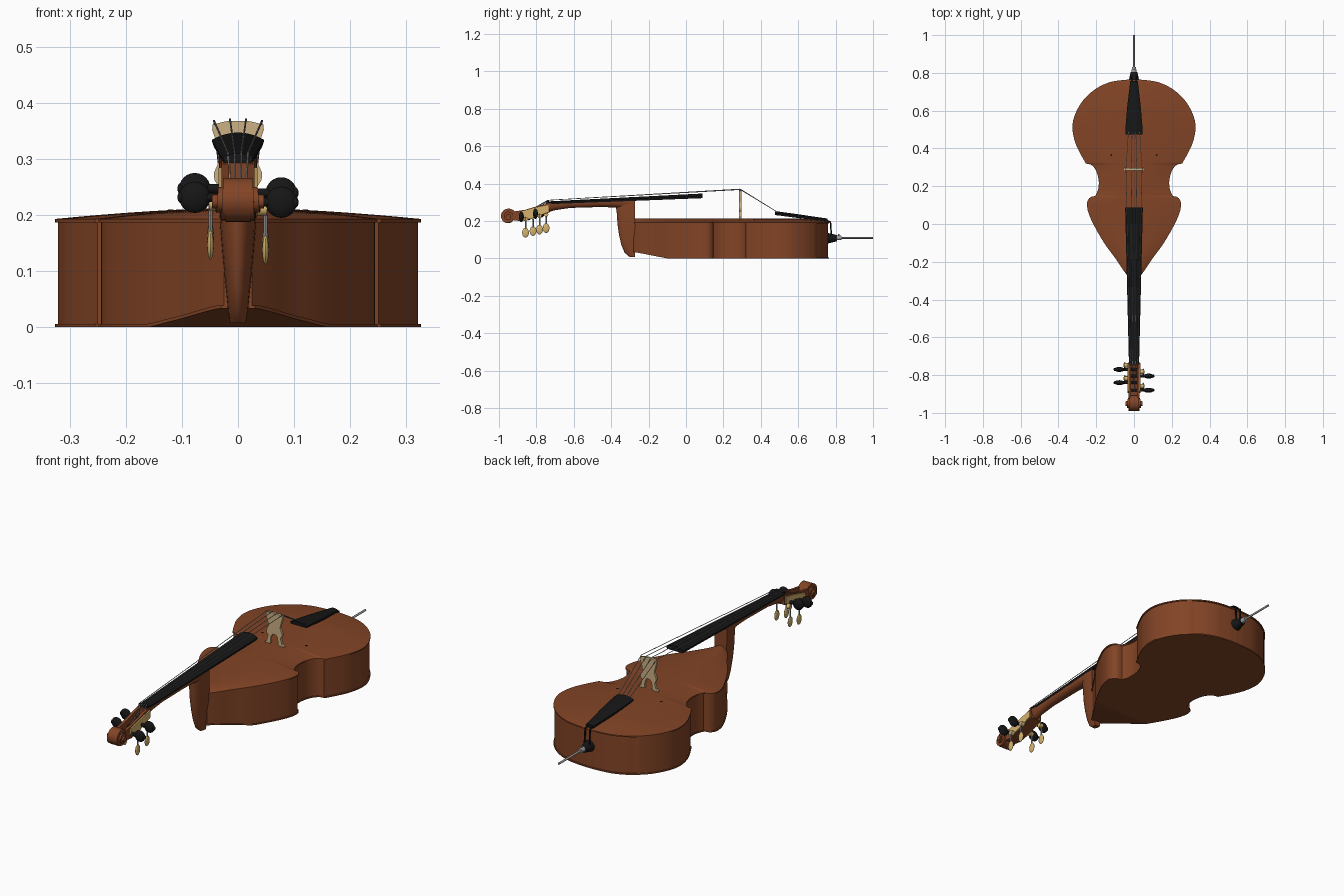
import bpy, bmesh, math
from mathutils import Vector, Matrix

if "Cube" in bpy.data.objects:
    bpy.data.objects.remove(bpy.data.objects["Cube"])


def material(name, rgb):
    m = bpy.data.materials.new(name)
    m.diffuse_color = (*rgb, 1)
    m.use_nodes = True
    m.node_tree.nodes["Principled BSDF"].inputs["Base Color"].default_value = m.diffuse_color
    return m


WOOD = material("varnished wood", (0.225, 0.058, 0.019))
BLACK = material("ebony", (0.008, 0.008, 0.008))
TAN = material("pale maple", (0.60, 0.44, 0.23))
BRASS = material("brass", (0.66, 0.45, 0.15))
STEEL = material("steel", (0.36, 0.36, 0.37))


def finish(name, bm, mat, angle=35):
    bmesh.ops.recalc_face_normals(bm, faces=bm.faces)
    me = bpy.data.meshes.new(name)
    bm.to_mesh(me)
    bm.free()
    me.materials.append(mat)
    ob = bpy.data.objects.new(name, me)
    bpy.context.collection.objects.link(ob)
    bpy.ops.object.select_all(action='DESELECT')
    bpy.context.view_layer.objects.active = ob
    ob.select_set(True)
    bpy.ops.object.shade_smooth_by_angle(angle=math.radians(angle))
    return ob


def loft(name, sections, mat, angle=35):
    """Skin closed loops of equal length and cap both ends."""
    bm = bmesh.new()
    rings = [[bm.verts.new(p) for p in s] for s in sections]
    n = len(rings[0])
    for a, b in zip(rings, rings[1:]):
        for i in range(n):
            j = (i + 1) % n
            bm.faces.new((a[i], a[j], b[j], b[i]))
    bm.faces.new(rings[0])
    bm.faces.new(rings[-1])
    return finish(name, bm, mat, angle)


def rod(name, a, b, r1, r2, mat, seg=16):
    a, b = Vector(a), Vector(b)
    d = b - a
    mtx = Matrix.Translation((a + b) / 2) @ d.to_track_quat('Z', 'Y').to_matrix().to_4x4()
    bm = bmesh.new()
    bmesh.ops.create_cone(bm, cap_ends=True, segments=seg, radius1=r1, radius2=r2,
                          depth=d.length, matrix=mtx)
    return finish(name, bm, mat)


def ball(name, c, r, mat):
    bm = bmesh.new()
    bmesh.ops.create_uvsphere(bm, u_segments=20, v_segments=12, radius=1,
                              matrix=Matrix.Translation(c) @ Matrix.Diagonal((*r, 1)))
    return finish(name, bm, mat)


def spline(pts, steps=7):
    """Smooth curve through the points."""
    p = [Vector(q) for q in pts]
    p = [2 * p[0] - p[1]] + p + [2 * p[-1] - p[-2]]
    out = []
    for a, b, c, d in zip(p, p[1:], p[2:], p[3:]):
        for k in range(steps):
            t = k / steps
            out.append(0.5 * (2 * b + (c - a) * t + (2 * a - 5 * b + 4 * c - d) * t * t
                              + (3 * b - a - 3 * c + d) * t ** 3))
    return out + [p[-2]]


# Body outline, right half, from the tail to the neck
lower = spline([(0, .765), (.06, .762), (.13, .75), (.20, .717), (.265, .66), (.31, .585), (.326, .515),
                (.314, .44), (.288, .38), (.255, .32)])
waist = spline([(.255, .32), (.225, .312), (.2, .28), (.187, .23), (.19, .185), (.205, .148)])
upper = spline([(.205, .148), (.23, .142), (.246, .122), (.248, .09), (.236, .045), (.205, -.02),
                (.155, -.105), (.10, -.18), (.06, -.24), (.03, -.28)])
outline = lower + waist[1:] + upper[1:]


def lift(y):
    return 0.033 * min(1, max(0, (-.1 - y) / .17))


def arch(t, y):
    return .193 + .02 * (1 - abs(t) ** 1.6) * min(1, max(0, (.765 - y) / .16)) ** .6


def plate(name, low, high, inset=0):
    n = 16
    ts = [2 * i / n - 1 for i in range(n + 1)]
    rows = []
    for p in outline:
        x = max(p.x - inset, .001)
        y = p.y - (inset if p.y > .7 else 0)
        rows.append([(x * t, y, high(t, y)) for t in ts] + [(x * t, y, low(t, y)) for t in ts[::-1]])
    loft(name, rows, WOOD)


plate("ribs", lambda t, y: lift(y) + .003, lambda t, y: .19, .005)
plate("back_plate", lambda t, y: lift(y), lambda t, y: lift(y) + .006)
plate("top_plate", lambda t, y: .187, arch)
for s in (-1, 1):
    rod("sound_hole_dot", (s * .12, .365, .2), (s * .12, .365, .2095), .005, .005, BLACK)


# Neck heel: D-shaped slices stacked upward
def heel_slice(z, w, yf, yb=-.272):
    arc = [math.pi * i / 14 for i in range(15)]
    return [(w * math.cos(a), yb + (yf - yb) * math.sin(a) ** .8, z) for a in arc]


loft("neck_heel", [heel_slice(*s) for s in
                   ((.008, .014, -.302), (.03, .018, -.328), (.07, .022, -.345), (.12, .027, -.357),
                    (.18, .032, -.366), (.24, .034, -.37), (.275, .034, -.375), (.307, .034, -.375))], WOOD)


# Neck: half-round slices along y
def neck_slice(y, w, zb, zt):
    arc = [math.pi * i / 12 for i in range(13)]
    return [(w * math.cos(a), y, zt - (zt - zb) * math.sin(a) ** .8) for a in arc]


loft("neck", [neck_slice(*s) for s in
              ((-.75, .027, .243, .293), (-.70, .025, .258, .296), (-.62, .026, .27, .299),
               (-.45, .03, .275, .305), (-.38, .032, .272, .308), (-.3, .034, .26, .311))], WOOD)


# Fingerboard and tailpiece: slabs with a crowned top
def slab(y, w, z0, z1, crown):
    top = [(w * (1 - i / 5), y, z1 - crown * (1 - i / 5) ** 2) for i in range(11)]
    return [(-w * .92, y, z0), (w * .92, y, z0)] + top


loft("fingerboard", [slab(-.735, .027, .290, .305, .006), slab(.088, .047, .322, .347, .013)], BLACK)
loft("nut", [slab(-.745, .026, .285, .31, .005), slab(-.733, .026, .285, .31, .005)], BLACK)
loft("tailpiece", [slab(.475, .046, .232, .251, .010), slab(.50, .046, .229, .250, .010),
                   slab(.62, .036, .213, .233, .008), slab(.757, .02, .195, .213, .005)], BLACK)

# Bridge: flat cut-out profile, mirrored
half = [(0, .368), (.022, .367), (.045, .361), (.046, .352), (.037, .325), (.032, .3), (.043, .275),
        (.042, .262), (.034, .25), (.042, .222), (.052, .214), (.052, .204), (.022, .204),
        (.022, .214), (.018, .25), (.008, .262)]
ring = half + [(-x, z) for x, z in half[:0:-1]]
loft("bridge", [[(x, .284, z) for x, z in ring], [(x, .296, z) for x, z in ring]], TAN)

# Strings over nut, bridge and tailpiece, and the rollers they wind on
peg_y = (-.77, -.84, -.88, -.805)


def axis_z(y):
    return .247 + (y + .77) * .22


for i, k in enumerate((-1.5, -.5, .5, 1.5)):
    top = .371 - .003 * (abs(k) > 1)
    path = [(k * .009, peg_y[i], axis_z(peg_y[i]) + .008), (k * .012, -.74, .311),
            (k * .0285, .29, top), (k * .02, .485, .25)]
    for a, b in zip(path, path[1:]):
        rod("string", a, b, .0017, .0017, STEEL, 6)

# Pegbox: two cheeks, a floor and the brass side plates
side = [(-.73, .296), (-.80, .278), (-.86, .26), (-.925, .25), (-.925, .205), (-.88, .198),
        (-.82, .215), (-.73, .246)]
floor = [(-.73, .262), (-.82, .228), (-.925, .222), (-.925, .205), (-.88, .198), (-.82, .215), (-.73, .246)]
brass = [(-.735, .285), (-.80, .272), (-.885, .25), (-.895, .225), (-.88, .205), (-.82, .217), (-.735, .25)]


def panel(name, prof, x0, x1, mat):
    loft(name, [[(x0, y, z) for y, z in prof], [(x1, y, z) for y, z in prof]], mat)


panel("pegbox_floor", floor, -.02, .02, WOOD)
for s in (-1, 1):
    panel("pegbox_cheek", side, s * .016, s * .029, WOOD)
    panel("tuner_plate", brass, s * .029, s * .035, BRASS)

# Tuners: roller, black knob with a tip, steel shaft and brass key
for y, s in zip(peg_y, (-1, -1, 1, 1)):
    z = axis_z(y)
    rod("roller", (-s * .03, y, z), (s * .058, y, z), .008, .008, BLACK)
    ball("peg_knob", (s * .077, y, z), (.028, .013, .028), BLACK)
    ball("peg_tip", (s * .102, y, z), (.006, .008, .010), BLACK)
    ky = y + .022
    rod("key_mount", (s * .034, ky, z - .012), (s * .052, ky, z - .012), .012, .012, BRASS)
    rod("key_shaft", (s * .049, ky, z - .002), (s * .049, ky, z - .07), .004, .004, STEEL, 10)
    ball("tuner_key", (s * .049, ky, z - .085), (.006, .018, .026), BRASS)

# Scroll: a tapering spiral that widens toward its eye
sections = []
N = 72
for i in range(N + 1):
    u = i / N
    a = math.radians(20) + u * math.radians(800)
    r, w = .047 * (1 - .74 * u ** .8), .024 + .02 * u
    sections.append([(x, -.952 + q * math.cos(a), .224 + q * math.sin(a))
                     for q, x in ((r, -w), (r, w), (r * .45, w), (r * .45, -w))])
loft("scroll", sections, WOOD)
rod("scroll_core", (-.022, -.952, .224), (.022, -.952, .224), .036, .036, WOOD, 32)
rod("scroll_eye", (-.046, -.952, .224), (.046, -.952, .224), .012, .012, WOOD, 20)

# Endpin, its collar and the tail wires
rod("endpin_block", (0, .755, .108), (0, .806, .108), .029, .017, BLACK, 24)
rod("endpin_collar", (0, .804, .11), (0, .832, .11), .013, .011, STEEL)
rod("collar_screw", (0, .818, .11), (0, .818, .13), .004, .004, STEEL, 10)
rod("endpin_rod", (0, .83, .11), (0, 1, .11), .005, .005, STEEL, 12)
for s in (-1, 1):
    rod("tail_wire", (s * .012, .75, .203), (s * .013, .772, .195), .004, .004, BLACK, 8)
    rod("tail_wire", (s * .013, .772, .197), (s * .014, .778, .115), .004, .004, BLACK, 8)
